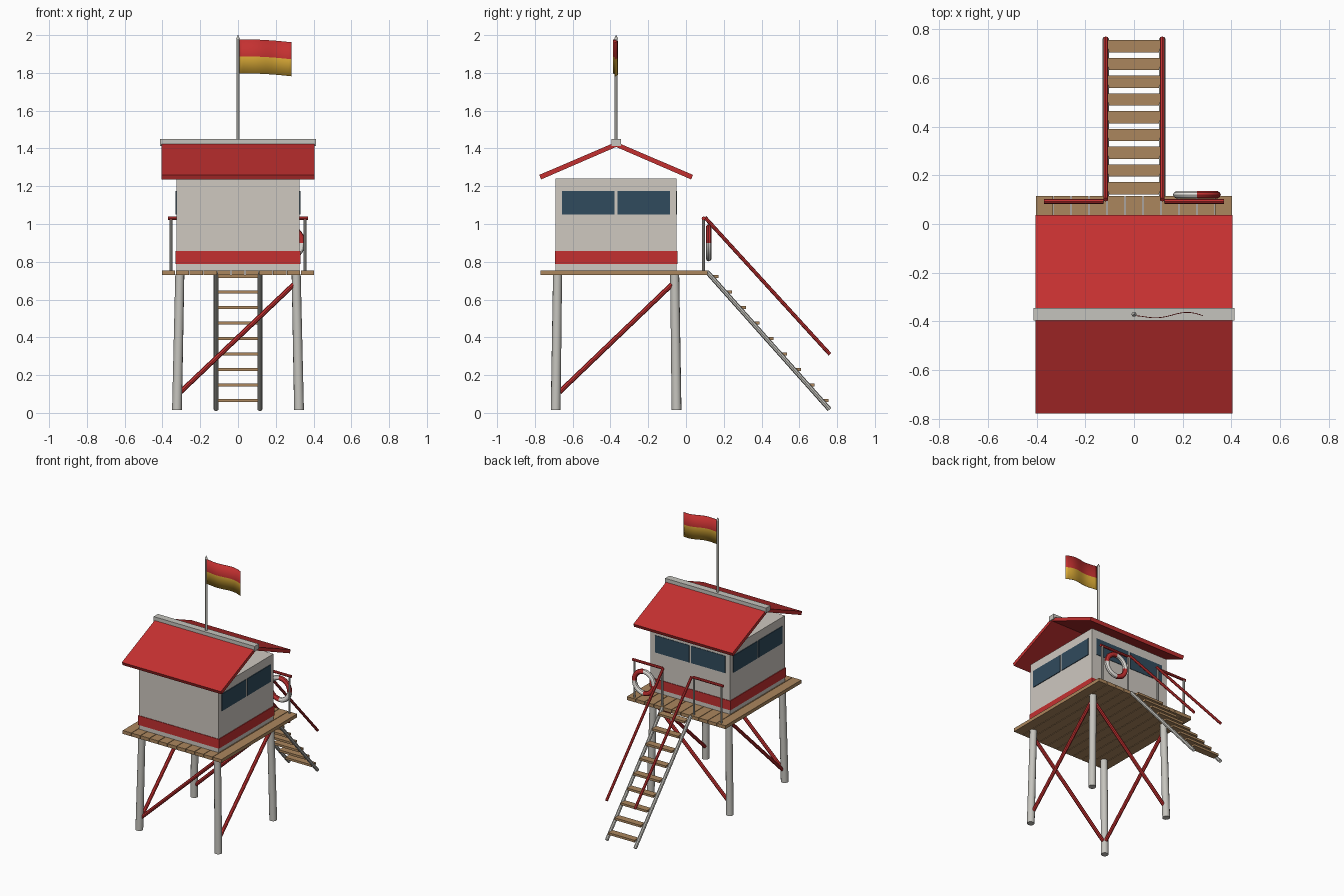
import bpy, bmesh, math
from mathutils import Vector

if "Cube" in bpy.data.objects:
    bpy.data.objects.remove(bpy.data.objects["Cube"])


def material(name, r, g, b):
    m = bpy.data.materials.new(name)
    m.use_nodes = True
    m.diffuse_color = (r, g, b, 1)
    m.node_tree.nodes["Principled BSDF"].inputs["Base Color"].default_value = (r, g, b, 1)
    return m


RED = material("signal red", 0.55, 0.03, 0.03)
WALL = material("weathered white", 0.62, 0.58, 0.53)
METAL = material("pale grey", 0.56, 0.55, 0.51)
WOOD = material("timber", 0.41, 0.24, 0.11)
GLASS = material("dark glass", 0.03, 0.07, 0.11)
YELLOW = material("flag yellow", 0.75, 0.43, 0.04)
WHITE = material("ring white", 0.8, 0.78, 0.74)


def box(name, lo, hi, mat):
    lo, hi = Vector(lo), Vector(hi)
    bpy.ops.mesh.primitive_cube_add(size=1, location=(lo + hi) / 2)
    ob = bpy.context.object
    ob.name = name
    ob.scale = hi - lo
    ob.data.materials.append(mat)
    return ob


def rod(name, a, b, radius, mat, top=None, sides=12):
    a, b = Vector(a), Vector(b)
    bpy.ops.mesh.primitive_cone_add(vertices=sides, radius1=radius, depth=(b - a).length,
                                    radius2=radius if top is None else top, location=(a + b) / 2)
    ob = bpy.context.object
    ob.name = name
    ob.rotation_euler = (b - a).to_track_quat('Z', 'Y').to_euler()
    ob.data.materials.append(mat)
    bpy.ops.object.shade_smooth_by_angle()
    return ob


# Deck planks
PITCH = 0.81 / 11
for i in range(11):
    x = -0.405 + i * PITCH
    box("deck_plank", (x + 0.002, -0.77, 0.73), (x + PITCH - 0.002, 0.115, 0.755), WOOD)

# Splayed legs
for sx in (-1, 1):
    for y0, y1 in ((-0.69, -0.68), (-0.05, -0.06)):
        rod("leg", (sx * 0.323, y0, 0.015), (sx * 0.308, y1, 0.735), 0.026, METAL, 0.024)

# Diagonal braces, one per side
for y in (-0.685, -0.055):
    rod("cross_brace", (-0.305, y, 0.11), (0.295, y, 0.68), 0.013, RED, sides=8)
for x in (-0.315, 0.315):
    rod("side_brace", (x, -0.67, 0.11), (x, -0.075, 0.68), 0.013, RED, sides=8)

# Cabin with stripe
YC = -0.37
box("cabin", (-0.325, -0.69, 0.755), (0.325, -0.05, 1.24), WALL)
box("cabin_stripe", (-0.33, -0.694, 0.787), (0.33, -0.046, 0.856), RED)

# Windows on the two sides and the back
for c in (-0.147, 0.147):
    for sx in (-1, 1):
        box("side_window", (sx * 0.327 - 0.003, YC + c - 0.139, 1.05),
            (sx * 0.327 + 0.003, YC + c + 0.139, 1.176), GLASS)
    box("back_window", (c - 0.139, -0.053, 1.05), (c + 0.139, -0.047, 1.176), GLASS)

# Roof slabs and ridge
for s in (-1, 1):
    mesh = bpy.data.meshes.new("roof_slab")
    bm = bmesh.new()
    profile = ((0, 1.434), (0.407, 1.26), (0.397, 1.236), (0, 1.408))
    face = bm.faces.new([bm.verts.new((-0.405, YC + s * y, z)) for y, z in profile])
    ext = bmesh.ops.extrude_face_region(bm, geom=[face])["geom"]
    bmesh.ops.translate(bm, vec=(0.81, 0, 0), verts=[v for v in ext if isinstance(v, bmesh.types.BMVert)])
    bmesh.ops.recalc_face_normals(bm, faces=bm.faces)
    bm.to_mesh(mesh)
    bm.free()
    mesh.materials.append(RED)
    bpy.context.collection.objects.link(bpy.data.objects.new("roof_slab", mesh))
box("ridge_cap", (-0.412, YC - 0.025, 1.413), (0.412, YC + 0.025, 1.45), METAL)

# Flagpole with pointed tip
rod("flagpole", (0, YC, 1.43), (0, YC, 1.98), 0.0085, METAL)
rod("flagpole_tip", (0, YC, 1.98), (0, YC, 2.0), 0.01, METAL, 0.001)

# Waving flag in two colours
bpy.ops.mesh.primitive_grid_add(x_subdivisions=16, y_subdivisions=2, size=1)
flag = bpy.context.object
flag.name = "flag"
flag.data.materials.append(RED)
flag.data.materials.append(YELLOW)
for p in flag.data.polygons:
    p.material_index = 1 if p.center.y < 0 else 0
for v in flag.data.vertices:
    t = v.co.x + 0.5
    v.co = (0.008 + 0.275 * t, YC - 0.008 - 0.016 * math.sin(t * math.tau) * t ** 0.5,
            1.888 + 0.18 * v.co.y - 0.016 * t * t)
bpy.ops.object.shade_smooth_by_angle()
solid = flag.modifiers.new("thickness", 'SOLIDIFY')
solid.thickness = 0.003

# Ladder with handrails
for sx in (-1, 1):
    x = sx * 0.116
    rod("ladder_stringer", (x, 0.11, 0.748), (x, 0.76, 0.018), 0.0125, METAL, sides=8)
    rod("ladder_handrail", (x, 0.1, 1.035), (x, 0.762, 0.31), 0.010, RED, sides=8)
for i in range(9):
    y, z = 0.147 + i * 0.0728, 0.722 - i * 0.082
    box("ladder_tread", (-0.107, y - 0.025, z - 0.008), (0.107, y + 0.025, z + 0.008), WOOD)

# Deck railing
for sx in (-1, 1):
    for x in (0.13, 0.355):
        rod("rail_post", (sx * x, 0.093, 0.75), (sx * x, 0.093, 1.03), 0.008, METAL, sides=8)
    rod("deck_rail", (sx * 0.125, 0.093, 1.03), (sx * 0.37, 0.093, 1.03), 0.010, RED, sides=8)

# Life ring in alternating quarters
bpy.ops.mesh.primitive_torus_add(location=(0.258, 0.12, 0.9), rotation=(math.pi / 2, 0, 0),
                                 major_segments=32, minor_segments=10, major_radius=0.08, minor_radius=0.018)
ring = bpy.context.object
ring.name = "life_ring"
ring.scale.z = 0.85
ring.data.materials.append(WHITE)
ring.data.materials.append(RED)
for p in ring.data.polygons:
    p.material_index = 1 if p.center.x * p.center.y > 0 else 0
bpy.ops.object.shade_smooth_by_angle()
